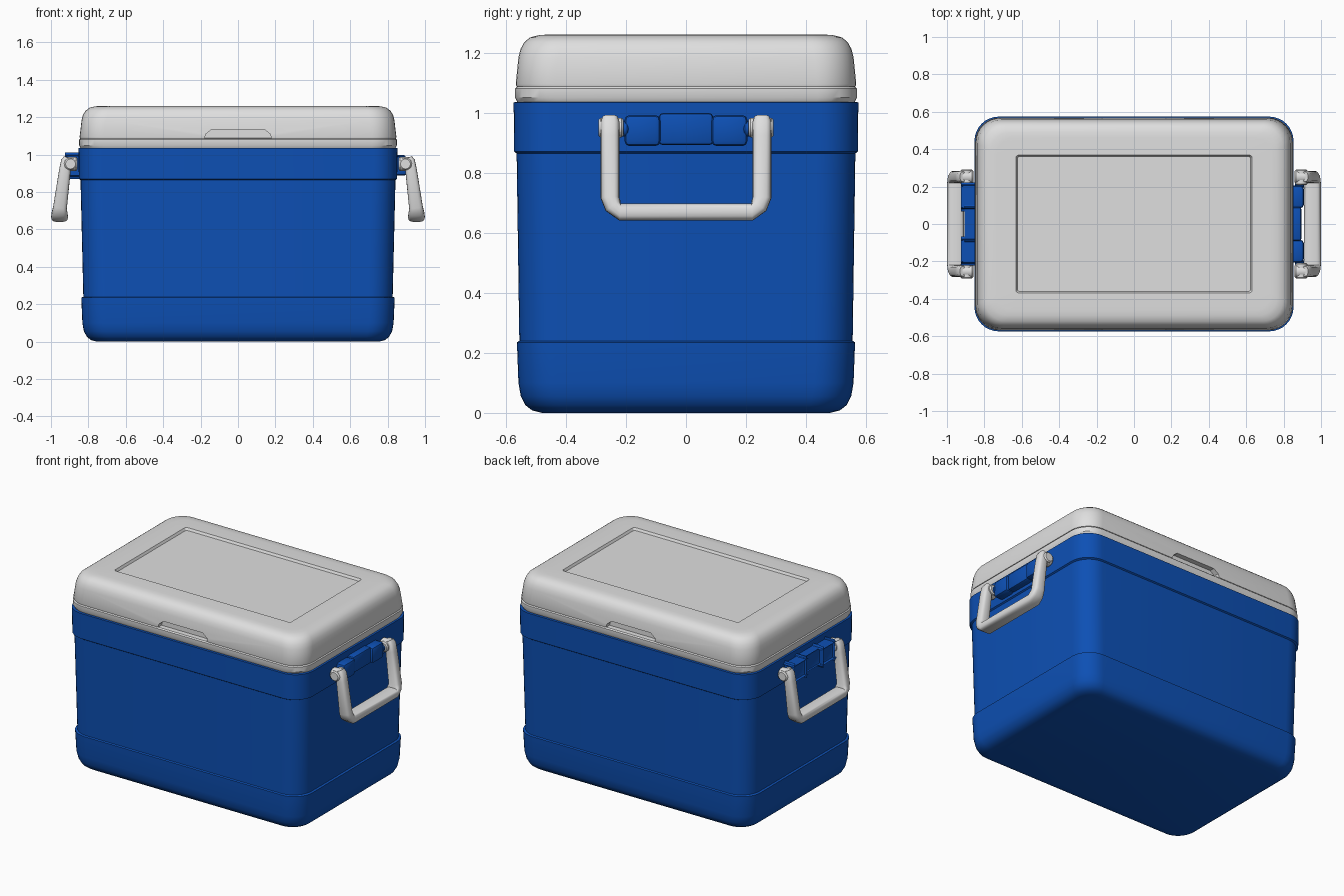
import bpy, bmesh, math
from mathutils import Vector

if "Cube" in bpy.data.objects:
    bpy.data.objects.remove(bpy.data.objects["Cube"])


def material(name, rgb):
    m = bpy.data.materials.new(name)
    m.diffuse_color = (*rgb, 1)
    m.use_nodes = True
    m.node_tree.nodes["Principled BSDF"].inputs["Base Color"].default_value = m.diffuse_color
    return m


BLUE = material("cooler blue", (0.004, 0.08, 0.46))
WHITE = material("light grey", (0.74, 0.74, 0.74))


def finish(bm, name, mat, angle=32):
    bmesh.ops.recalc_face_normals(bm, faces=bm.faces)
    me = bpy.data.meshes.new(name)
    bm.to_mesh(me)
    bm.free()
    me.materials.append(mat)
    ob = bpy.data.objects.new(name, me)
    bpy.context.collection.objects.link(ob)
    if angle:
        smooth(ob, angle)
    return ob


def smooth(ob, angle):
    bpy.ops.object.select_all(action='DESELECT')
    ob.select_set(True)
    bpy.context.view_layer.objects.active = ob
    bpy.ops.object.shade_smooth_by_angle(angle=math.radians(angle))


def skin(bm, rings):
    """Join rings of points into a closed, capped tube."""
    vs = [[bm.verts.new(p) for p in r] for r in rings]
    n = len(vs[0])
    for a, b in zip(vs, vs[1:]):
        for i in range(n):
            j = (i + 1) % n
            bm.faces.new((a[i], a[j], b[j], b[i]))
    bm.faces.new(vs[0])
    bm.faces.new(vs[-1])


def rounded_rect(hx, hy, z, r, seg=8):
    pts = []
    for k, (sx, sy) in enumerate(((1, 1), (-1, 1), (-1, -1), (1, -1))):
        for i in range(seg + 1):
            a = math.pi / 2 * (k + i / seg)
            pts.append((sx * (hx - r) + r * math.cos(a),
                        sy * (hy - r) + r * math.sin(a), z))
    return pts


def stack(name, profile, mat):
    bm = bmesh.new()
    skin(bm, [rounded_rect(*p) for p in profile])
    return finish(bm, name, mat)


# Tub: rounded foot band, tapered middle, wider collar (half x, half y, z, radius)
stack("tub", [
    (0.755, 0.48, 0.0, 0.09), (0.785, 0.512, 0.008, 0.11),
    (0.808, 0.535, 0.026, 0.12), (0.824, 0.55, 0.055, 0.13),
    (0.832, 0.558, 0.1, 0.13), (0.838, 0.563, 0.235, 0.13),
    (0.827, 0.555, 0.24, 0.13), (0.842, 0.564, 0.864, 0.13),
    (0.851, 0.572, 0.87, 0.13), (0.853, 0.574, 1.034, 0.13),
    (0.82, 0.54, 1.038, 0.11)], BLUE)

# Lid rim
stack("lid_rim", [
    (0.82, 0.54, 1.03, 0.11), (0.842, 0.562, 1.036, 0.13),
    (0.849, 0.569, 1.05, 0.13), (0.849, 0.569, 1.08, 0.13),
    (0.842, 0.562, 1.087, 0.13), (0.8, 0.52, 1.088, 0.11)], WHITE)

# Lid with rolled edges and a shallow panel in the top
lid = stack("lid", [
    (0.8, 0.52, 1.086, 0.11), (0.845, 0.565, 1.087, 0.13),
    (0.847, 0.567, 1.095, 0.13), (0.836, 0.558, 1.185, 0.13),
    (0.829, 0.551, 1.212, 0.13), (0.815, 0.538, 1.235, 0.12),
    (0.795, 0.52, 1.25, 0.11), (0.765, 0.49, 1.258, 0.1),
    (0.735, 0.46, 1.26, 0.09), (0.632, 0.368, 1.26, 0.015),
    (0.624, 0.36, 1.245, 0.012)], WHITE)

# Finger grips cut into the lid at front and back
bm = bmesh.new()
for s in (-1, 1):
    outline = ((-0.18, 1.08), (0.18, 1.08), (0.172, 1.11), (0.14, 1.135),
               (-0.14, 1.135), (-0.172, 1.11))
    skin(bm, [[(x, s * y, z) for x, z in outline] for y in (0.53, 0.65)])
cutter = finish(bm, "grip_cutter", WHITE, 0)
cutter.hide_render = True
mod = lid.modifiers.new("grips", 'BOOLEAN')
mod.object = cutter
mod.operation = 'DIFFERENCE'
mod.solver = 'EXACT'
bpy.context.view_layer.objects.active = lid
bpy.ops.object.modifier_apply(modifier="grips")
bpy.data.objects.remove(cutter)
smooth(lid, 32)


def block(name, s, x0, x1, y0, y1, z0, z1, mat, bev):
    bm = bmesh.new()
    bmesh.ops.create_cube(bm, size=1)
    for v in bm.verts:
        v.co = (s * ((x0 + x1) / 2 + v.co.x * (x1 - x0)),
                (y0 + y1) / 2 + v.co.y * (y1 - y0),
                (z0 + z1) / 2 + v.co.z * (z1 - z0))
    bmesh.ops.bevel(bm, geom=bm.edges[:], offset=bev, segments=2,
                    profile=0.5, affect='EDGES')
    return finish(bm, name, mat)


def rod(name, a, b, r, mat):
    a, b = Vector(a), Vector(b)
    t = (b - a).normalized()
    u = t.orthogonal().normalized()
    v = t.cross(u)
    bm = bmesh.new()
    rings = []
    for p, q in ((a, r * 0.8), (a + t * 0.007, r), (b - t * 0.007, r), (b, r * 0.8)):
        rings.append([p + q * (u * math.cos(w) + v * math.sin(w))
                      for w in (math.tau * i / 20 for i in range(20))])
    skin(bm, rings)
    return finish(bm, name, mat)


# Handle path for y > 0: x, y, z, half depth, half width
HALF = [(0.908, 0.253, 0.982, 0.024, 0.026), (0.916, 0.253, 0.965, 0.03, 0.031),
        (0.925, 0.253, 0.92, 0.031, 0.031), (0.952, 0.253, 0.715, 0.037, 0.031),
        (0.954, 0.243, 0.69, 0.042, 0.03), (0.954, 0.22, 0.669, 0.045, 0.029)]


def handle(s):
    path = HALF + [(x, -y, z, a, b) for x, y, z, a, b in reversed(HALF)]
    pts = [Vector(p[:3]) for p in path]
    bm = bmesh.new()
    rings = []
    for i, p in enumerate(path):
        t = (pts[min(i + 1, len(pts) - 1)] - pts[max(i - 1, 0)]).normalized()
        u = Vector((1, 0, 0))
        u = (u - t * u.dot(t)).normalized()
        v = t.cross(u)
        ring = []
        for k in range(20):
            w = math.tau * k / 20
            # Squarish oval section
            c, d = (math.copysign(abs(f) ** 0.65, f) for f in (math.cos(w), math.sin(w)))
            q = pts[i] + u * p[3] * c + v * p[4] * d
            ring.append((s * q.x, q.y, q.z))
        rings.append(ring)
    skin(bm, rings)
    return finish(bm, "carry_handle", WHITE, 40)


for s in (-1, 1):
    handle(s)
    # Blue bracket: slim middle with two thicker end lugs
    block("bracket_middle", s, 0.83, 0.895, -0.09, 0.09, 0.892, 0.998, BLUE, 0.012)
    for e in (-1, 1):
        y0, y1 = sorted((e * 0.085, e * 0.205))
        block("bracket_lug", s, 0.83, 0.908, y0, y1, 0.888, 0.992, BLUE, 0.018)
        # Pivot pin and handle collar
        rod("pivot_pin", (s * 0.885, e * 0.19, 0.945), (s * 0.885, e * 0.25, 0.945), 0.025, BLUE)
        rod("handle_collar", (s * 0.858, e * 0.253, 0.95), (s * 0.93, e * 0.253, 0.95), 0.037, WHITE)
        rod("handle_knuckle", (s * 0.895, e * 0.208, 0.95), (s * 0.895, e * 0.292, 0.95), 0.033, WHITE)
